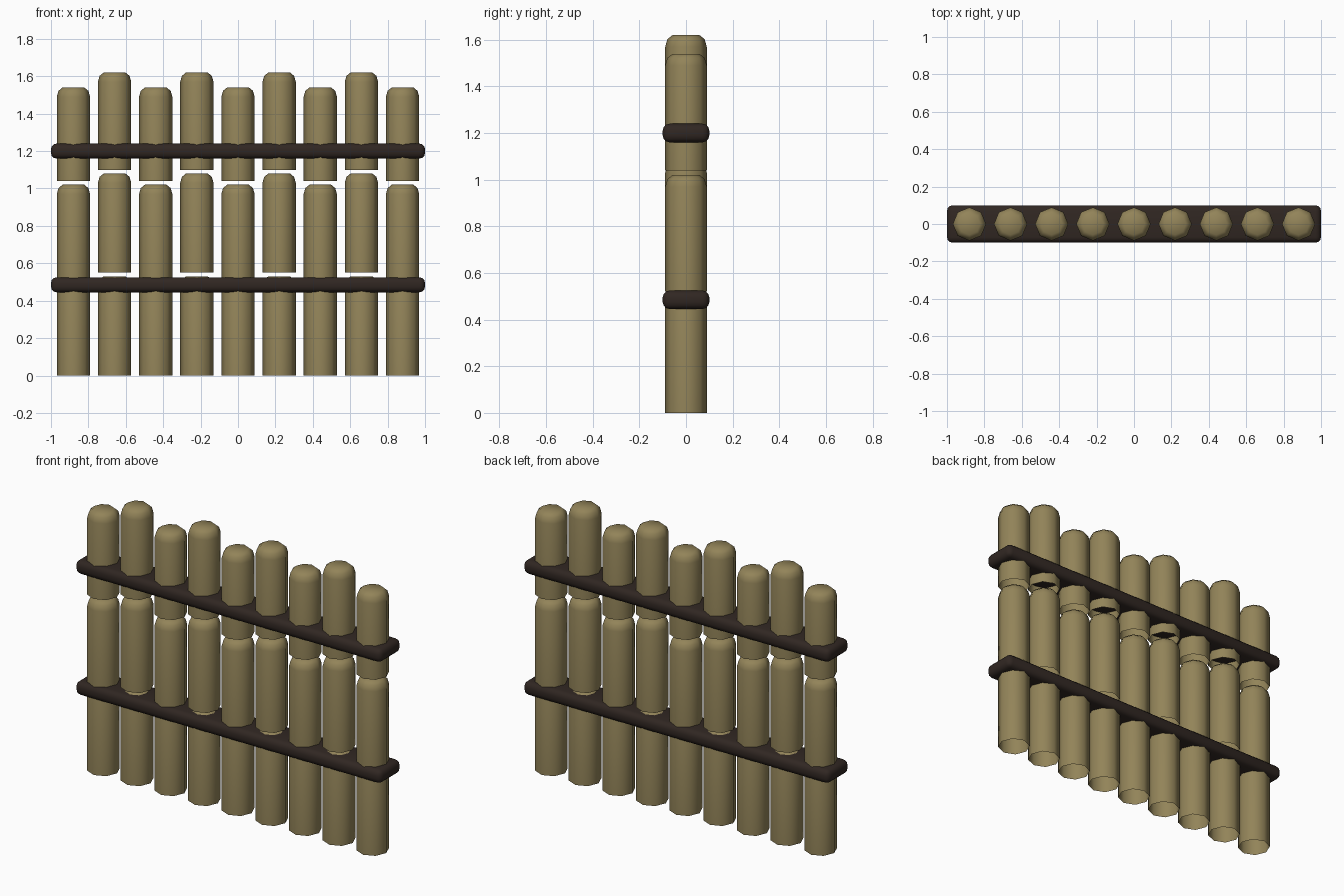
import bpy, bmesh, math

if "Cube" in bpy.data.objects:
    bpy.data.objects.remove(bpy.data.objects["Cube"])

def material(name, color):
    m = bpy.data.materials.new(name)
    m.diffuse_color = color
    m.use_nodes = True
    m.node_tree.nodes["Principled BSDF"].inputs["Base Color"].default_value = m.diffuse_color
    return m

BAMBOO = material("bamboo", (0.29, 0.23, 0.10, 1))
BINDING = material("dark_binding", (0.03, 0.02, 0.016, 1))

def finish(name, bm, mat, angle):
    me = bpy.data.meshes.new(name)
    bm.to_mesh(me)
    bm.free()
    ob = bpy.data.objects.new(name, me)
    bpy.context.collection.objects.link(ob)
    me.materials.append(mat)
    bpy.ops.object.select_all(action='DESELECT')
    ob.select_set(True)
    bpy.context.view_layer.objects.active = ob
    bpy.ops.object.shade_smooth_by_angle(angle=math.radians(angle))
    return ob

def add_segment(bm, x, z0, z1, sides=8):
    # eight-sided stalk segment, open below, rounded cap above
    profile = [(0.089, z0), (0.089, z1 - 0.05), (0.08, z1 - 0.018), (0.058, z1)]
    rings = []
    for r, z in profile:
        rings.append([bm.verts.new((x + r * math.cos(i * math.tau / sides),
                                    r * math.sin(i * math.tau / sides), z))
                      for i in range(sides)])
    for a, b in zip(rings, rings[1:]):
        for i in range(sides):
            j = (i + 1) % sides
            bm.faces.new((a[i], a[j], b[j], b[i]))
    bm.faces.new(rings[-1])

# nine poles of three stacked segments, alternating short and tall
for n in range(9):
    height = 1.62 if n % 2 else 1.54
    pitch = 0.55 if n % 2 else 0.52
    length = 0.53 if n % 2 else 0.50
    bm = bmesh.new()
    for k in range(3):
        z0 = k * pitch
        add_segment(bm, (n - 4) * 0.22, z0, height if k == 2 else z0 + length)
    finish(f"bamboo_pole_{n + 1}", bm, BAMBOO, 50)

# two rounded horizontal rails around the poles
for name, z in (("lower_rail", 0.485), ("upper_rail", 1.20)):
    bm = bmesh.new()
    bmesh.ops.create_cube(bm, size=1)
    bmesh.ops.scale(bm, vec=(2.0, 0.2, 0.08), verts=bm.verts)
    bmesh.ops.translate(bm, vec=(0, 0, z), verts=bm.verts)
    bmesh.ops.bevel(bm, geom=bm.edges[:], offset=0.03, segments=3,
                    profile=0.5, affect='EDGES')
    finish(name, bm, BINDING, 40)
